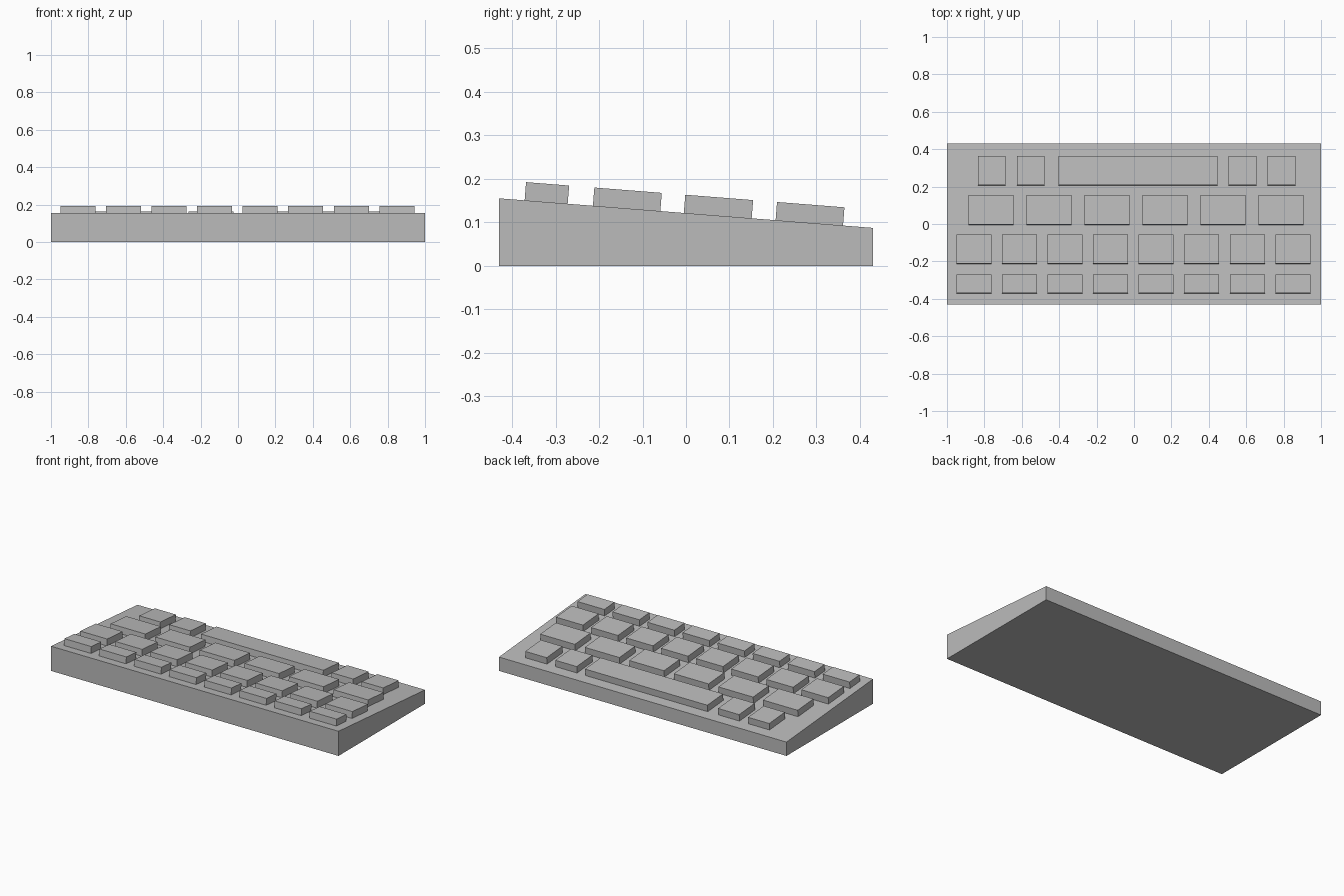
import bpy, bmesh, math
from mathutils import Matrix, Vector

cube = bpy.data.objects.get("Cube")
if cube:
    bpy.data.objects.remove(cube, do_unlink=True)

# One plain grey for everything
GREY = (0.5, 0.5, 0.5, 1)
mat = bpy.data.materials.new("plain grey")
mat.use_nodes = True
mat.diffuse_color = GREY
mat.node_tree.nodes["Principled BSDF"].inputs["Base Color"].default_value = GREY

HALF_Y, Z_FRONT, Z_BACK = 0.43, 0.155, 0.087
KEY_HEIGHT, SINK = 0.042, 0.004
tilt = math.atan2(Z_BACK - Z_FRONT, 2 * HALF_Y)


def surface_z(y):
    return Z_FRONT + (y + HALF_Y) * math.tan(tilt)


def finish(name, bm):
    bmesh.ops.recalc_face_normals(bm, faces=bm.faces)
    mesh = bpy.data.meshes.new(name)
    bm.to_mesh(mesh)
    bm.free()
    mesh.materials.append(mat)
    obj = bpy.data.objects.new(name, mesh)
    bpy.context.collection.objects.link(obj)
    return obj


# Wedge-shaped case: side profile extruded across the width
bm = bmesh.new()
profile = [(-HALF_Y, 0), (HALF_Y, 0), (HALF_Y, Z_BACK), (-HALF_Y, Z_FRONT)]
side = bm.faces.new([bm.verts.new((-1, y, z)) for y, z in profile])
out = bmesh.ops.extrude_face_region(bm, geom=[side])
moved = [v for v in out["geom"] if isinstance(v, bmesh.types.BMVert)]
bmesh.ops.translate(bm, verts=moved, vec=(2, 0, 0))
finish("case", bm)


def make_key(name, x0, x1, y0, y1):
    """Box key standing square on the sloping top of the case."""
    yc = (y0 + y1) / 2
    length = (y1 - y0) / math.cos(tilt)
    bm = bmesh.new()
    bmesh.ops.create_cube(bm, size=1)
    bmesh.ops.scale(bm, vec=(x1 - x0, length, KEY_HEIGHT + SINK), verts=bm.verts)
    bmesh.ops.translate(bm, vec=(0, 0, (KEY_HEIGHT - SINK) / 2), verts=bm.verts)
    obj = finish(name, bm)
    obj.matrix_world = (Matrix.Translation(Vector(((x0 + x1) / 2, yc, surface_z(yc))))
                        @ Matrix.Rotation(tilt, 4, "X"))


def even_row(count, start, pitch, width):
    return [(start + i * pitch, start + i * pitch + width) for i in range(count)]


# Rows of keys: name, near edge, far edge, spans across the width
rows = [
    ("small_key", -0.371, -0.272, even_row(8, -0.95, 0.2437, 0.187)),
    ("letter_key", -0.214, -0.059, even_row(8, -0.95, 0.2437, 0.187)),
    ("wide_key", -0.005, 0.151, even_row(6, -0.885, 0.31, 0.241)),
    ("modifier_key", 0.206, 0.361, even_row(2, -0.834, 0.209, 0.147)
     + even_row(2, 0.505, 0.209, 0.149)),
    ("space_bar", 0.206, 0.361, [(-0.404, 0.447)]),
]
for name, y0, y1, spans in rows:
    for i, (x0, x1) in enumerate(spans, 1):
        make_key(f"{name}_{i}" if len(spans) > 1 else name, x0, x1, y0, y1)
